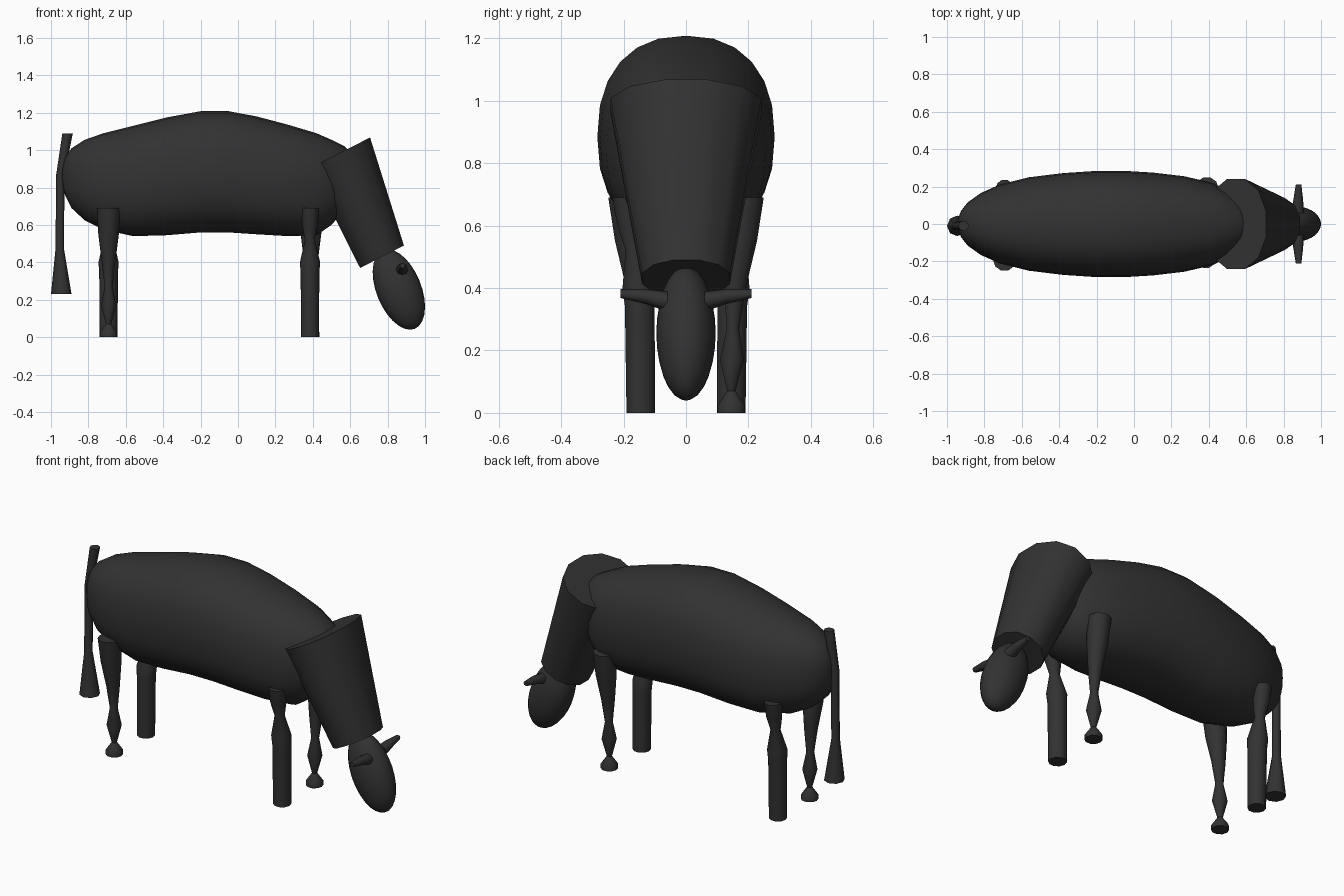
import bpy, bmesh, math
from mathutils import Vector

if "Cube" in bpy.data.objects:
    bpy.data.objects.remove(bpy.data.objects["Cube"])

hide = bpy.data.materials.new("charcoal hide")
hide.diffuse_color = (0.032, 0.032, 0.032, 1)
hide.use_nodes = True
hide.node_tree.nodes["Principled BSDF"].inputs["Base Color"].default_value = hide.diffuse_color


def ring(c, u, v, n=12, power=1.0, phase=0.0):
    """Closed loop of points round c, spanned by the half axes u and v."""
    def f(t):
        return math.copysign(abs(t) ** power, t)
    pts = []
    for i in range(n):
        a = 2 * math.pi * i / n + phase
        pts.append(Vector(c) + Vector(u) * f(math.cos(a)) + Vector(v) * f(math.sin(a)))
    return pts


def loft(name, rings, angle=50):
    """Skin a row of loops and cap both ends."""
    bm = bmesh.new()
    loops = [[bm.verts.new(p) for p in r] for r in rings]
    for a, b in zip(loops, loops[1:]):
        for i in range(len(a)):
            j = (i + 1) % len(a)
            bm.faces.new((a[i], a[j], b[j], b[i]))
    bm.faces.new(loops[0])
    bm.faces.new(loops[-1])
    bmesh.ops.recalc_face_normals(bm, faces=bm.faces)
    me = bpy.data.meshes.new(name)
    bm.to_mesh(me)
    bm.free()
    ob = bpy.data.objects.new(name, me)
    bpy.context.collection.objects.link(ob)
    finish(ob, angle)
    return ob


def finish(ob, angle=50):
    ob.data.materials.append(hide)
    bpy.ops.object.select_all(action='DESELECT')
    ob.select_set(True)
    bpy.context.view_layer.objects.active = ob
    bpy.ops.object.shade_smooth_by_angle(angle=math.radians(angle))


# Body: x, top z, bottom z, half width
stations = [
    (-0.94, 0.91, 0.83, 0.03), (-0.925, 0.96, 0.76, 0.07), (-0.89, 1.01, 0.69, 0.115),
    (-0.82, 1.055, 0.625, 0.165), (-0.72, 1.09, 0.575, 0.21), (-0.56, 1.13, 0.54, 0.25),
    (-0.38, 1.175, 0.545, 0.272), (-0.20, 1.208, 0.56, 0.284), (-0.05, 1.208, 0.56, 0.284),
    (0.10, 1.18, 0.55, 0.275), (0.27, 1.135, 0.54, 0.255), (0.42, 1.09, 0.545, 0.22),
    (0.50, 1.055, 0.60, 0.18), (0.57, 1.02, 0.68, 0.13), (0.62, 0.97, 0.78, 0.06),
]
loft("body", [ring((x, 0, (t + b) / 2), (0, w, 0), (0, 0, (t - b) / 2), 24, 0.86)
              for x, t, b, w in stations], 80)

# Neck: flat-ended tapered tube, wide end at the shoulders
across = Vector((0.89, 0, 0.456))
loft("neck", [ring((0.545, 0, 0.985), across * 0.187, (0, 0.25, 0), 12, 0.95, math.pi / 12),
              ring((0.77, 0, 0.43), across * 0.136, (0, 0.145, 0), 12, 0.95, math.pi / 12)])

# Head: tilted ellipsoid
bpy.ops.mesh.primitive_uv_sphere_add(segments=24, ring_count=14, location=(0.86, 0, 0.255),
                                     rotation=(0, math.radians(-22), 0))
head = bpy.context.object
head.name = "head"
head.scale = (0.12, 0.095, 0.227)
finish(head, 80)

# Ears
for s, side in ((-1, "near"), (1, "far")):
    loft(f"{side}_ear", [ring((0.875, s * 0.06, 0.357), (0.034, 0, 0), (0, 0, 0.032), 8),
                         ring((0.878, s * 0.13, 0.373), (0.026, 0, 0), (0, 0, 0.024), 8),
                         ring((0.88, s * 0.21, 0.382), (0.015, 0, 0), (0, 0, 0.014), 8)])

# Legs: height, sideways offset, radius; two are straight and two are pinched
straight = [(0.69, 0.19, 0.048), (0.60, 0.18, 0.042), (0.52, 0.168, 0.027), (0.40, 0.152, 0.054),
            (0.34, 0.148, 0.05), (0.0, 0.145, 0.048)]
pinched = [(0.69, 0.19, 0.062), (0.55, 0.175, 0.055), (0.40, 0.157, 0.036), (0.27, 0.15, 0.021),
           (0.17, 0.147, 0.04), (0.07, 0.145, 0.014), (0.025, 0.145, 0.046), (0.0, 0.145, 0.046)]
legs = [("front_near_leg", 0.385, -1, straight), ("front_far_leg", 0.39, 1, pinched),
        ("rear_near_leg", -0.692, -1, pinched), ("rear_far_leg", -0.692, 1, straight)]
for name, x, s, shape in legs:
    loft(name, [ring((x, s * y, z), (r, 0, 0), (0, r, 0), 10) for z, y, r in shape], 40)

# Tail: raised root, thin length, flared tuft
tail = [(-0.911, 1.09, 0.028), (-0.95, 0.87, 0.022), (-0.953, 0.47, 0.023), (-0.945, 0.23, 0.055)]
loft("tail", [ring((x, -0.01, z), (r, 0, 0), (0, r, 0), 8) for x, z, r in tail], 50)
